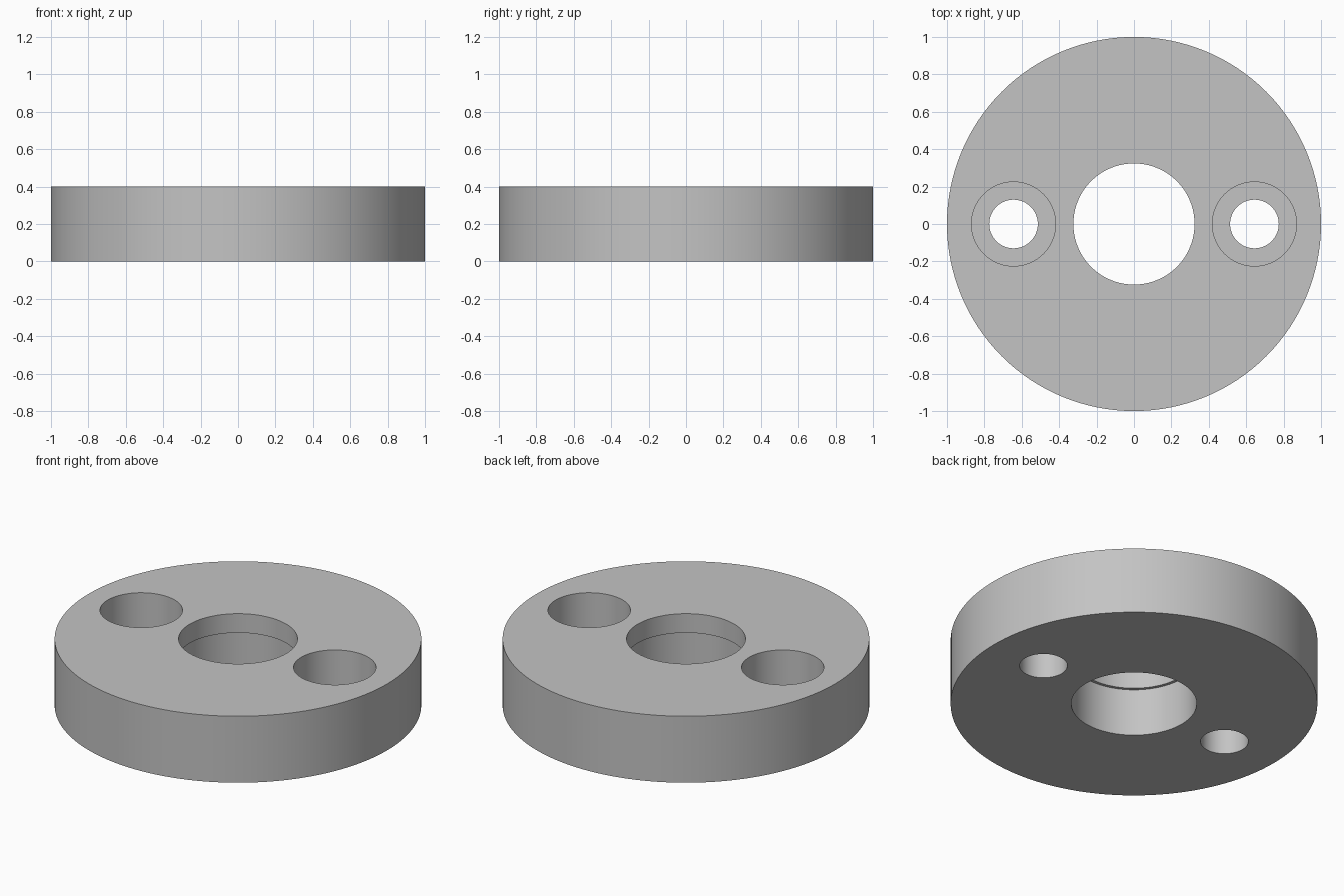
import bpy

if "Cube" in bpy.data.objects:
    bpy.data.objects.remove(bpy.data.objects["Cube"])

HEIGHT = 0.4
BOLT_X = 0.644

metal = bpy.data.materials.new("grey metal")
metal.diffuse_color = (0.55, 0.55, 0.55, 1)
metal.use_nodes = True
metal.node_tree.nodes["Principled BSDF"].inputs["Base Color"].default_value = metal.diffuse_color


def cylinder(name, radius, z0, z1, x=0, sides=96):
    bpy.ops.mesh.primitive_cylinder_add(
        vertices=sides, radius=radius, depth=z1 - z0, location=(x, 0, (z0 + z1) / 2))
    obj = bpy.context.object
    obj.name = name
    obj.data.materials.append(metal)
    return obj


# Round flange body
flange = cylinder("flange", 1.0, 0, HEIGHT, sides=128)

# Central bore, slightly wider below an upper lip
cutters = [
    cylinder("upper_bore_cutter", 0.324, 0.2, HEIGHT + 0.1),
    cylinder("lower_bore_cutter", 0.342, -0.1, 0.285),
]

# Counterbored bolt holes on both sides
for side, x in (("left", -BOLT_X), ("right", BOLT_X)):
    cutters.append(cylinder(side + "_bolt_hole_cutter", 0.13, -0.1, 0.3, x, 64))
    cutters.append(cylinder(side + "_counterbore_cutter", 0.225, 0.16, HEIGHT + 0.1, x, 64))

# Cut every hole, then remove the cutters
bpy.context.view_layer.objects.active = flange
for cutter in cutters:
    cut = flange.modifiers.new(cutter.name, "BOOLEAN")
    cut.operation = "DIFFERENCE"
    cut.solver = "EXACT"
    cut.object = cutter
    bpy.ops.object.modifier_apply(modifier=cut.name)
for cutter in cutters:
    bpy.data.objects.remove(cutter)

# Smooth walls with sharp rims
bpy.ops.object.select_all(action="DESELECT")
flange.select_set(True)
bpy.context.view_layer.objects.active = flange
bpy.ops.object.shade_smooth_by_angle()
